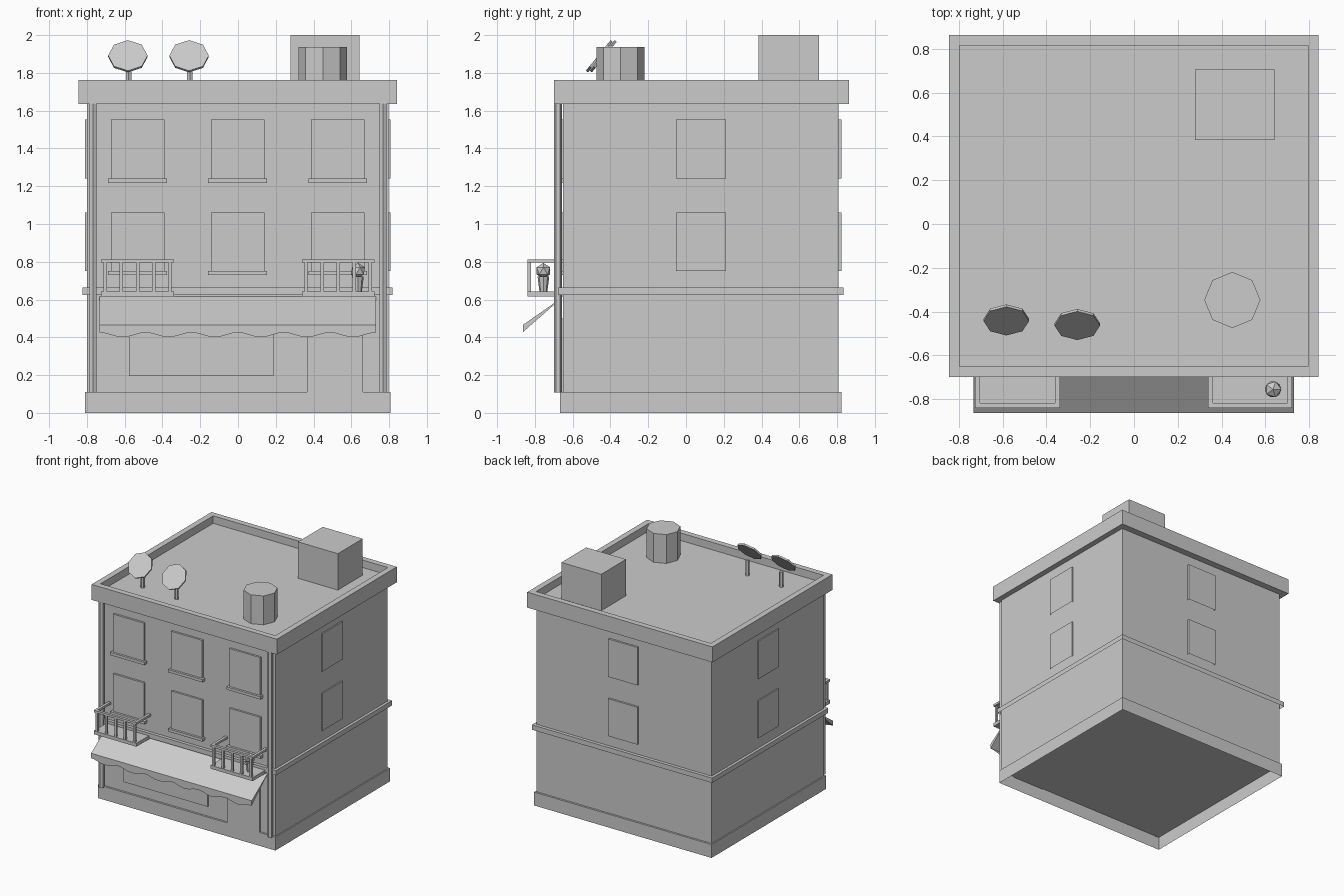
import bpy, bmesh, math
from mathutils import Matrix

if "Cube" in bpy.data.objects:
    bpy.data.objects.remove(bpy.data.objects["Cube"])

grey = bpy.data.materials.new("plain_grey")
grey.diffuse_color = (0.6, 0.6, 0.6, 1)
grey.use_nodes = True
grey.node_tree.nodes["Principled BSDF"].inputs["Base Color"].default_value = grey.diffuse_color

# Wall faces
WX0, WX1, WY0, WY1 = -0.80, 0.797, -0.65, 0.808
CX, CY = (WX0 + WX1) / 2, (WY0 + WY1) / 2


def finish(name, bm, open_bottom=False):
    bmesh.ops.recalc_face_normals(bm, faces=bm.faces)
    if open_bottom:
        low = [f for f in bm.faces if f.normal.z < -0.9]
        bmesh.ops.delete(bm, geom=low, context='FACES')
    me = bpy.data.meshes.new(name)
    bm.to_mesh(me)
    bm.free()
    me.materials.append(grey)
    ob = bpy.data.objects.new(name, me)
    bpy.context.collection.objects.link(ob)
    return ob


def add_box(bm, x0, x1, y0, y1, z0, z1):
    m = Matrix.Translation(((x0 + x1) / 2, (y0 + y1) / 2, (z0 + z1) / 2))
    m = m @ Matrix.Diagonal((x1 - x0, y1 - y0, z1 - z0, 1))
    bmesh.ops.create_cube(bm, size=1, matrix=m)


def box(name, *dims, open_bottom=False):
    bm = bmesh.new()
    add_box(bm, *dims)
    return finish(name, bm, open_bottom)


def band(name, ox, oy, z0, z1, open_bottom=False):
    """Box that overhangs the walls on all four sides."""
    return box(name, WX0 - ox, WX1 + ox, WY0 - oy, WY1 + oy, z0, z1,
               open_bottom=open_bottom)


def prism(name, sides, r0, r1, depth, centre, tilt=0.0):
    bm = bmesh.new()
    m = Matrix.Translation(centre) @ Matrix.Rotation(tilt, 4, 'X')
    bmesh.ops.create_cone(bm, cap_ends=True, segments=sides, radius1=r0,
                          radius2=r1, depth=depth, matrix=m)
    return finish(name, bm)


# Building body: hollow plinth, walls, belt course
band("plinth", 0.01, 0.016, 0, 0.11, True)
band("walls", 0, 0, 0.105, 1.64)
band("belt_course", 0.022, 0.027, 0.625, 0.665, True)

# Parapet with sunken roof deck
bm = bmesh.new()
add_box(bm, WX0 - 0.045, WX1 + 0.046, WY0 - 0.048, WY1 + 0.055, 1.635, 1.762)
top = [f for f in bm.faces if f.calc_center_median().z > 1.75]
bmesh.ops.inset_region(bm, faces=top, thickness=0.048, use_even_offset=True)
hole = bmesh.ops.extrude_face_region(bm, geom=top)["geom"]
bmesh.ops.delete(bm, geom=top, context='FACES_ONLY')
bmesh.ops.translate(bm, vec=(0, 0, -0.062),
                    verts=[v for v in hole if isinstance(v, bmesh.types.BMVert)])
finish("parapet_roof", bm)

# Windows: two upper floors on every side
for z0, z1 in ((0.752, 1.06), (1.24, 1.552)):
    for x in (-0.531, -0.0015, 0.528):
        box("front_window", x - 0.141, x + 0.141, WY0 - 0.016, WY0 + 0.01, z0, z1)
        box("window_sill", x - 0.156, x + 0.156, WY0 - 0.034, WY0 + 0.01, z0 - 0.023, z0)
    box("back_window", -0.133, 0.133, WY1 - 0.005, WY1 + 0.016, z0, z1,
        open_bottom=True)
    box("right_window", WX1 - 0.005, WX1 + 0.01, CY - 0.133, CY + 0.133, z0, z1,
        open_bottom=True)
    box("left_window", WX0 - 0.01, WX0 + 0.005, CY - 0.133, CY + 0.133, z0, z1,
        open_bottom=True)

# Shop front
box("shop_window", -0.577, 0.188, WY0 - 0.016, WY0 + 0.01, 0.195, 0.5)
box("shop_door", 0.366, 0.662, WY0 - 0.016, WY0 + 0.01, 0.105, 0.5)

# Drain pipes
for x in (-0.768, 0.768):
    prism("drain_pipe", 6, 0.022, 0.022, 1.53, (x, -0.678, 0.872))

# Awning: wedge
AX0, AX1, AY = -0.733, 0.73, -0.864
bm = bmesh.new()
ends = [[bm.verts.new(p) for p in ((x, WY0, 0.615), (x, AY, 0.465), (x, AY, 0.427))]
        for x in (AX0, AX1)]
for j in range(3):
    k = (j + 1) % 3
    bm.faces.new((ends[0][j], ends[0][k], ends[1][k], ends[1][j]))
for e in ends:
    bm.faces.new(e)
finish("awning", bm)

# Scalloped trim hanging from the awning lip
bm = bmesh.new()
n, prev = 48, None
for i in range(n + 1):
    x = AX0 + (AX1 - AX0) * i / n
    low = 0.413 + 0.012 * math.cos(2 * math.pi * 6 * i / n)
    cur = [bm.verts.new((x, AY, 0.427)), bm.verts.new((x, AY, low))]
    if prev:
        bm.faces.new((prev[0], prev[1], cur[1], cur[0]))
    prev = cur
finish("awning_scallops", bm)

# Balconies
for x0, x1 in ((-0.725, -0.338), (0.338, 0.722)):
    box("balcony_floor", x0, x1, -0.84, WY0, 0.615, 0.643)
    bm = bmesh.new()
    add_box(bm, x0, x1, -0.84, -0.818, 0.795, 0.813)
    for rx in (x0, x1 - 0.022):
        add_box(bm, rx, rx + 0.022, -0.818, WY0, 0.795, 0.813)
    for i in range(5):
        px = x0 + 0.022 + (x1 - x0 - 0.044) * i / 4
        add_box(bm, px - 0.009, px + 0.009, -0.838, -0.82, 0.643, 0.795)
    finish("balcony_railing", bm)

# Potted plant
prism("plant_pot", 8, 0.021, 0.031, 0.08, (0.635, -0.755, 0.683))
bm = bmesh.new()
bmesh.ops.create_icosphere(bm, subdivisions=1, radius=0.042,
                           matrix=Matrix.Translation((0.635, -0.755, 0.752)))
finish("plant_bush", bm)

# Roof equipment
box("stair_hut", 0.278, 0.642, 0.383, 0.705, 1.69, 2.0)
prism("water_tank", 8, 0.128, 0.128, 0.245, (0.449, -0.347, 1.815))
for x, y in ((-0.583, -0.438), (-0.259, -0.459)):
    prism("dish_pole", 6, 0.016, 0.016, 0.13, (x + 0.004, y + 0.024, 1.76))
    prism("dish", 8, 0.104, 0.104, 0.014, (x, y, 1.888), math.radians(51))
